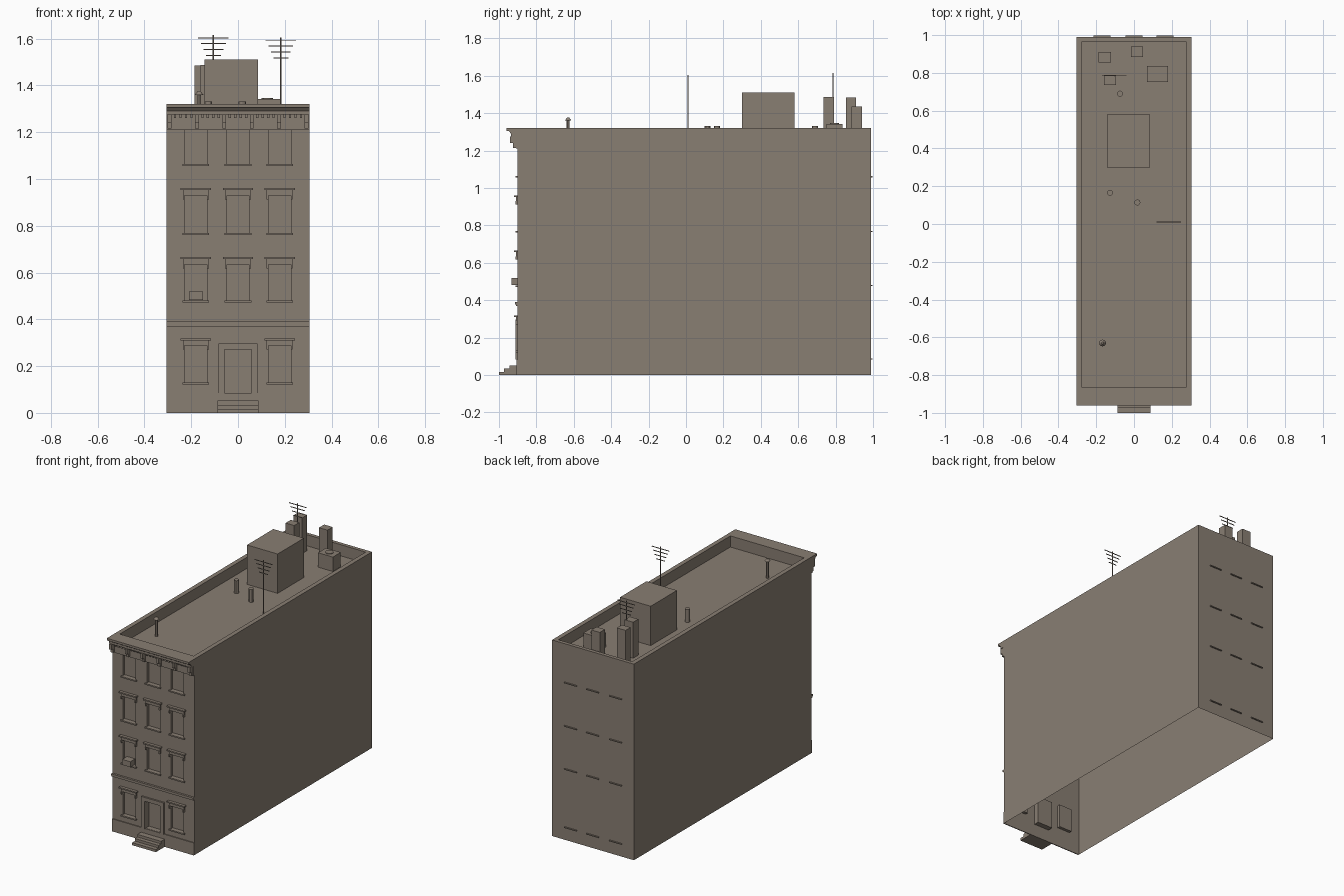
import bpy, bmesh, math
from mathutils import Matrix, Vector

if "Cube" in bpy.data.objects:
    bpy.data.objects.remove(bpy.data.objects["Cube"])

stone = bpy.data.materials.new("brown_stone")
stone.diffuse_color = (0.25, 0.209, 0.171, 1)
stone.use_nodes = True
stone.node_tree.nodes["Principled BSDF"].inputs["Base Color"].default_value = stone.diffuse_color

HW, FRONT, BACK, TOP, ROOF = 0.305, -0.90, 0.99, 1.32, 1.245
COLS = (-0.18, 0.0, 0.178)


def finish(name, bm):
    mesh = bpy.data.meshes.new(name)
    bm.to_mesh(mesh)
    bm.free()
    mesh.materials.append(stone)
    ob = bpy.data.objects.new(name, mesh)
    bpy.context.collection.objects.link(ob)
    return ob


def add_box(bm, x0, x1, y0, y1, z0, z1):
    m = Matrix.Translation(((x0 + x1) / 2, (y0 + y1) / 2, (z0 + z1) / 2)) @ Matrix.Diagonal(
        (x1 - x0, y1 - y0, z1 - z0, 1))
    bmesh.ops.create_cube(bm, size=1, matrix=m)


def boxes(name, items):
    bm = bmesh.new()
    for b in items:
        add_box(bm, *b)
    return finish(name, bm)


def add_cyl(bm, x, y, z0, z1, r0, r1=None, n=12):
    bmesh.ops.create_cone(bm, cap_ends=True, segments=n, radius1=r0, radius2=r0 if r1 is None else r1,
                          depth=z1 - z0, matrix=Matrix.Translation((x, y, (z0 + z1) / 2)))


def quad(bm, *pts):
    bm.faces.new([bm.verts.new(p) for p in pts])


# Openings: x0, x1, z0, z1, depth
DOOR = (-0.057, 0.057, 0.085, 0.27, 0.035)
windows = []
for z0, z1 in ((0.13, 0.288), (0.48, 0.635), (0.77, 0.93), (1.065, 1.21)):
    for c in COLS:
        if z0 > 0.2 or c != 0:
            windows.append((c - 0.048, c + 0.048, z0, z1, 0.02))
openings = windows + [DOOR]

# Front wall with recessed openings
bm = bmesh.new()
xs = sorted({-HW, HW} | {v for o in openings for v in o[:2]})
zs = sorted({0, TOP} | {v for o in openings for v in o[2:4]})
for xa, xb in zip(xs, xs[1:]):
    for za, zb in zip(zs, zs[1:]):
        cx, cz = (xa + xb) / 2, (za + zb) / 2
        if not any(o[0] < cx < o[1] and o[2] < cz < o[3] for o in openings):
            quad(bm, (xa, FRONT, za), (xb, FRONT, za), (xb, FRONT, zb), (xa, FRONT, zb))
for x0, x1, z0, z1, d in openings:
    ring = [(x0, z0), (x1, z0), (x1, z1), (x0, z1)]
    quad(bm, *[(x, FRONT + d, z) for x, z in ring])
    for (xa, za), (xb, zb) in zip(ring, ring[1:] + ring[:1]):
        quad(bm, (xa, FRONT, za), (xb, FRONT, zb), (xb, FRONT + d, zb), (xa, FRONT + d, za))
bmesh.ops.remove_doubles(bm, verts=bm.verts, dist=1e-5)
bmesh.ops.dissolve_limit(bm, angle_limit=0.01, verts=bm.verts, edges=bm.edges)
finish("front_wall", bm)

# Side and back walls, parapet and sunken roof, open underneath
bm = bmesh.new()
outer = [(-HW, FRONT), (HW, FRONT), (HW, BACK), (-HW, BACK)]
inner = [(-0.275, -0.865), (0.275, -0.865), (0.275, 0.965), (-0.275, 0.965)]
for i in range(4):
    j = (i + 1) % 4
    a, b, c, d = outer[i], outer[j], inner[j], inner[i]
    if i:
        quad(bm, (*a, 0), (*b, 0), (*b, TOP), (*a, TOP))
    quad(bm, (*a, TOP), (*b, TOP), (*c, TOP), (*d, TOP))
    quad(bm, (*d, TOP), (*c, TOP), (*c, ROOF), (*d, ROOF))
quad(bm, *[(*p, ROOF) for p in inner])
bmesh.ops.remove_doubles(bm, verts=bm.verts, dist=1e-5)
finish("walls_and_roof", bm)

# Plinth either side of the door, and string course
boxes("plinth", [(-HW, HW, FRONT - 0.006, FRONT, 0, 0.084)])
boxes("string_course", [(-HW, HW, FRONT - 0.008, FRONT, 0.37, 0.39),
                        (-HW, HW, FRONT - 0.014, FRONT, 0.378, 0.39)])

# Window sills, lintels and small brackets
sills, lintels, brackets = [], [], []
for x0, x1, z0, z1, d in windows:
    sills.append((x0 - 0.009, x1 + 0.009, FRONT - 0.012, FRONT, z0 - 0.009, z0))
    if z1 > 1.2:
        continue
    lintels.append((x0 - 0.008, x1 + 0.008, FRONT - 0.009, FRONT, z1, z1 + 0.022))
    lintels.append((x0 - 0.017, x1 + 0.017, FRONT - 0.02, FRONT, z1 + 0.022, z1 + 0.031))
    for bx in (x0 - 0.008, x1):
        brackets.append((bx, bx + 0.008, FRONT - 0.012, FRONT, z1 - 0.018, z1))
boxes("window_sills", sills)
boxes("window_lintels", lintels)
boxes("window_brackets", brackets)

# Door surround and entrance steps
boxes("door_surround", [(-0.083, -0.057, FRONT - 0.012, FRONT, 0.084, 0.27),
                        (0.057, 0.083, FRONT - 0.012, FRONT, 0.084, 0.27),
                        (-0.083, 0.083, FRONT - 0.012, FRONT, 0.27, 0.296)])
boxes("entrance_steps", [(-0.088, 0.088, y, FRONT, z, z + 0.0173)
                         for y, z in ((-1.0, 0), (-0.972, 0.0173), (-0.945, 0.0346))])

# Cornice extruded from its side profile
profile = [(FRONT, 1.21), (-0.91, 1.21), (-0.91, 1.275), (-0.935, 1.275), (-0.935, 1.29),
           (-0.948, 1.305), (-0.96, 1.305), (-0.96, TOP), (FRONT, TOP)]
bm = bmesh.new()
face = bm.faces.new([bm.verts.new((-HW, y, z)) for y, z in profile])
ext = bmesh.ops.extrude_face_region(bm, geom=[face], use_keep_orig=True)
bmesh.ops.translate(bm, vec=Vector((2 * HW, 0, 0)),
                    verts=[v for v in ext["geom"] if isinstance(v, bmesh.types.BMVert)])
bmesh.ops.recalc_face_normals(bm, faces=bm.faces)
finish("cornice", bm)

# Cornice brackets with dentils between
big, dentils = [], []
for i in range(6):
    x = -0.2925 + i * 0.117
    big.append((x - 0.008, x + 0.008, -0.942, -0.905, 1.24, 1.276))
    big.append((x - 0.008, x + 0.008, -0.926, -0.905, 1.215, 1.24))
    if i < 5:
        for k in range(1, 5):
            dx = x + k * 0.0234
            dentils.append((dx - 0.005, dx + 0.005, -0.924, -0.905, 1.26, 1.276))
boxes("cornice_brackets", big)
boxes("cornice_dentils", dentils)

# Window air conditioner
boxes("air_conditioner", [(-0.21, -0.15, -0.932, -0.88, 0.482, 0.519)])

# Thin sills on the back wall
boxes("back_sills", [(c - 0.045, c + 0.045, BACK, 0.998, z - 0.003, z + 0.003)
                     for c in (-0.17, 0, 0.165) for z in (0.086, 0.478, 0.768, 1.06)])

# Roof hut, chimneys and low unit
boxes("roof_hut", [(-0.143, 0.085, 0.30, 0.58, ROOF, 1.51)])
boxes("chimneys", [(-0.187, -0.122, 0.856, 0.91, ROOF, 1.485),
                   (-0.16, -0.096, 0.735, 0.79, ROOF, 1.487),
                   (-0.016, 0.047, 0.885, 0.94, ROOF, 1.437)])
boxes("roof_unit", [(0.07, 0.18, 0.752, 0.836, ROOF, 1.342)])
bm = bmesh.new()
add_cyl(bm, 0.125, 0.794, 1.342, 1.347, 0.025, n=16)
finish("roof_unit_fan", bm)

# Roof vents
bm = bmesh.new()
for x, y in ((-0.127, 0.165), (0.018, 0.114), (-0.074, 0.69)):
    add_cyl(bm, x, y, ROOF, 1.332, 0.016)
finish("roof_vents", bm)

# Capped flue pipe
bm = bmesh.new()
add_cyl(bm, -0.166, -0.63, ROOF, 1.364, 0.008)
add_cyl(bm, -0.166, -0.63, 1.36, 1.376, 0.018, 0.006)
finish("flue_pipe", bm)

# Television aerials
for name, x, y, top in (("aerial_front", 0.183, 0.01, 1.605), ("aerial_back", -0.105, 0.785, 1.615)):
    bm = bmesh.new()
    add_cyl(bm, x, y, ROOF, top, 0.003, n=8)
    for drop, half in ((0.012, 0.065), (0.036, 0.053), (0.062, 0.042), (0.088, 0.032)):
        z = top - drop
        add_box(bm, x - half, x + half, y - 0.002, y + 0.002, z - 0.002, z + 0.002)
    finish(name, bm)

for ob in bpy.data.objects:
    if ob.name in ("roof_vents", "flue_pipe", "aerial_front", "aerial_back", "roof_unit_fan"):
        bpy.context.view_layer.objects.active = ob
        bpy.ops.object.select_all(action="DESELECT")
        ob.select_set(True)
        bpy.ops.object.shade_smooth_by_angle()
